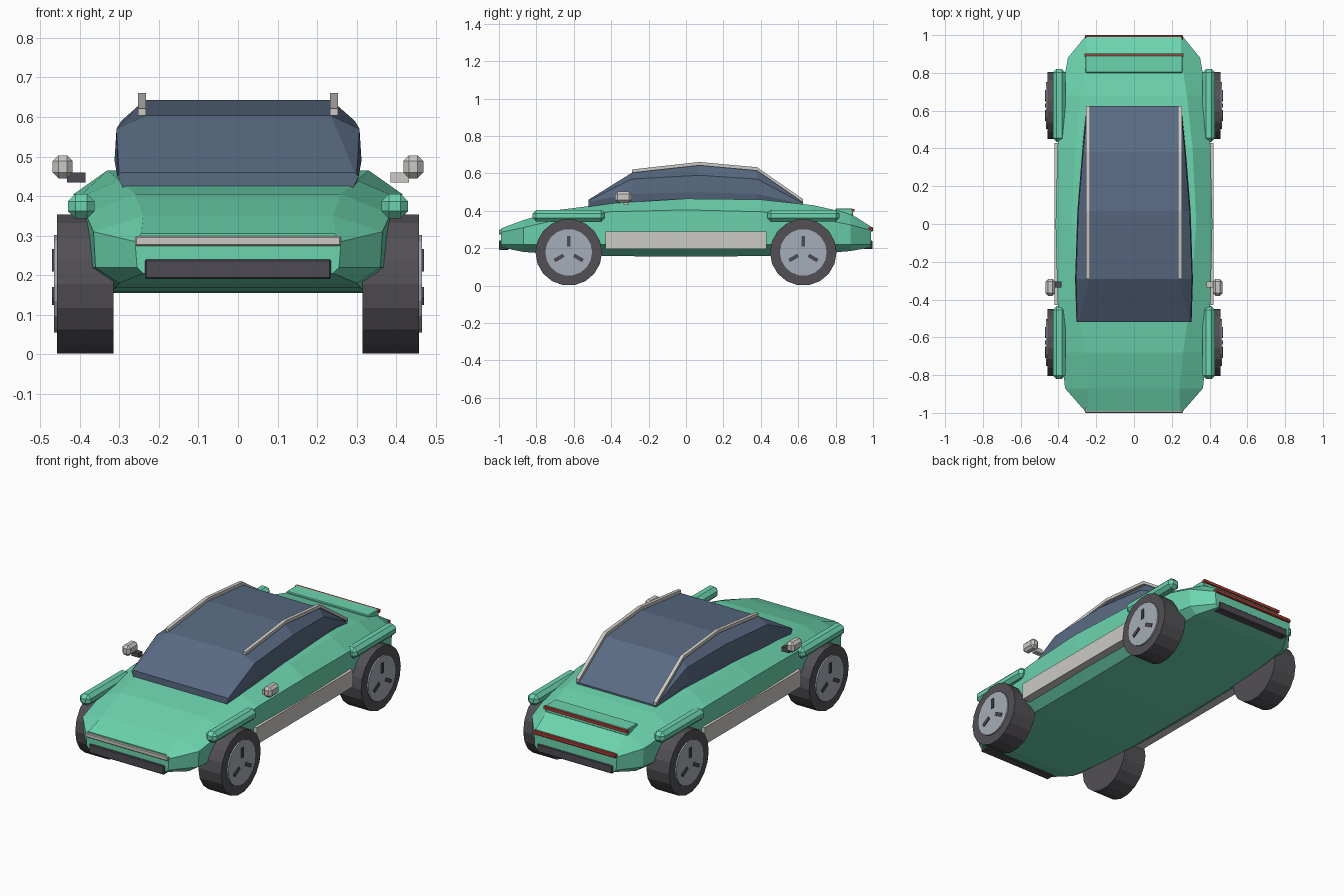
import bpy, bmesh, math
from mathutils import Vector, Matrix

if "Cube" in bpy.data.objects:
    bpy.data.objects.remove(bpy.data.objects["Cube"])


def mat(name, rgb):
    m = bpy.data.materials.new(name)
    m.diffuse_color = (*rgb, 1)
    m.use_nodes = True
    m.node_tree.nodes["Principled BSDF"].inputs["Base Color"].default_value = m.diffuse_color
    return m


GREEN = mat("mint green", (0.15, 0.66, 0.43))
GLASS = mat("blue glass", (0.10, 0.145, 0.225))
LIGHT = mat("light grey", (0.60, 0.59, 0.56))
RUBBER = mat("tyre rubber", (0.085, 0.08, 0.09))
HUB = mat("hub grey", (0.38, 0.42, 0.48))
DARK = mat("dark trim", (0.075, 0.07, 0.085))
RED = mat("tail red", (0.42, 0.05, 0.04))


def finish(name, bm, material):
    bmesh.ops.recalc_face_normals(bm, faces=bm.faces)
    me = bpy.data.meshes.new(name)
    bm.to_mesh(me)
    bm.free()
    me.materials.append(material)
    ob = bpy.data.objects.new(name, me)
    bpy.context.collection.objects.link(ob)
    return ob


def box(name, x, y, z, material, bevel=0):
    """Box from (min, max) ranges, with optional chamfer."""
    bm = bmesh.new()
    bmesh.ops.create_cube(bm, size=1)
    for v in bm.verts:
        v.co = Vector([(r[0] + r[1]) / 2 + c * (r[1] - r[0]) for r, c in zip((x, y, z), v.co)])
    if bevel:
        bmesh.ops.bevel(bm, geom=bm.edges[:], offset=bevel, segments=1, affect='EDGES')
    return finish(name, bm, material)


def loft(name, rings, material):
    """Skin closed rings of equal point count and cap the ends."""
    bm = bmesh.new()
    rows = [[bm.verts.new(p) for p in r] for r in rings]
    n = len(rows[0])
    for a, b in zip(rows, rows[1:]):
        for i in range(n):
            j = (i + 1) % n
            bm.faces.new((a[i], a[j], b[j], b[i]))
    bm.faces.new(rows[0])
    bm.faces.new(rows[-1])
    return finish(name, bm, material)


def mirrored(y, half):
    """Symmetric ring from right-hand (x, z) points."""
    return [(x, y, z) for x, z in half] + [(-x, y, z) for x, z in reversed(half)]


# body: y, top half width, top z, side half width, shoulder z, floor half width, floor z
body = [(-0.99, .245, .305, .26, .285, .24, .205),
        (-0.87, .24, .35, .365, .31, .30, .18),
        (-0.68, .26, .405, .385, .355, .31, .168),
        (-0.40, .30, .44, .405, .395, .32, .158),
        (0.00, .33, .465, .415, .405, .32, .155),
        (0.40, .31, .46, .405, .395, .32, .158),
        (0.68, .28, .43, .385, .365, .31, .168),
        (0.88, .25, .385, .35, .325, .30, .185),
        (0.99, .25, .315, .26, .295, .24, .205)]
loft("body", [mirrored(y, [(a, zt), (w, zu), (w - .005, .22), (b, zb)])
              for y, a, zt, w, zu, b, zb in body], GREEN)

# glass canopy: y, roof half width, roof z, shoulder z, side half width, side z
canopy = [(-0.52, .295, .46, .455, .305, .45),
          (-0.29, .235, .603, .57, .312, .49),
          (0.07, .235, .643, .59, .300, .50),
          (0.38, .235, .615, .57, .275, .49),
          (0.625, .235, .445, .44, .25, .435)]
loft("glass_canopy", [mirrored(y, [(a, zt), (w - .005, zs), (w, zm), (w - .015, .42)])
                      for y, a, zt, zs, w, zm in canopy], GLASS)


def cylinder(name, x0, x1, radius, y, z, material, sides=18):
    bm = bmesh.new()
    bmesh.ops.create_cone(bm, cap_ends=True, segments=sides, radius1=radius, radius2=radius,
                          depth=abs(x1 - x0),
                          matrix=Matrix.Translation(((x0 + x1) / 2, y, z)) @ Matrix.Rotation(math.pi / 2, 4, 'Y'))
    return finish(name, bm, material)


def span(s, a, b):
    return tuple(sorted((s * a, s * b)))


for s, side in ((1, "right"), (-1, "left")):
    # roof rails following the canopy
    path = [(-0.29, .603), (0.07, .643), (0.38, .615), (0.625, .445)]
    loft(side + "_roof_rail", [[(s * .233, y, z), (s * .253, y, z), (s * .253, y, z + .018), (s * .233, y, z + .018)]
                               for y, z in path], LIGHT)
    # sill panel
    box(side + "_sill", span(s, .37, .42), (-.43, .43), (.195, .29), LIGHT)
    # wing mirror, the left stalk is dark
    box(side + "_mirror", span(s, .418, .468), (-.38, -.29), (.445, .503), LIGHT, .014)
    box(side + "_mirror_stalk", span(s, .385, .432), (-.335, -.305), (.434, .46), LIGHT if s > 0 else DARK)
    for e, end in ((-1, "front"), (1, "rear")):
        # fender bar
        box(f"{side}_{end}_fender", span(s, .362, .43), span(e, .435, .82), (.343, .405), GREEN, .019)
        # wheel, hub and three slots
        y, z = e * .627, .178
        cylinder(f"{side}_{end}_tyre", s * .315, s * .457, .178, y, z, RUBBER)
        cylinder(f"{side}_{end}_hub", s * .44, s * .465, .125, y, z, HUB)
        for k in range(3):
            slot = box(f"{side}_{end}_hub_slot_{k + 1}", span(s, .45, .47), (-.01, .01), (.032, .088), DARK)
            slot.data.transform(Matrix.Translation((0, y, z)) @ Matrix.Rotation(k * math.tau / 3, 4, 'X'))

# nose: light bar and grille
box("front_light_bar", (-.26, .26), (-1.0, -.97), (.274, .299), LIGHT, .004)
box("front_grille", (-.235, .235), (-1.0, -.95), (.19, .24), DARK, .004)

# tail: light bar, lower grille, spoiler with red edge
box("tail_light_bar", (-.26, .26), (.97, 1.0), (.29, .313), RED, .004)
box("rear_grille", (-.235, .235), (.95, .998), (.195, .24), DARK, .004)
box("spoiler", (-.258, .258), (.80, .893), (.375, .413), GREEN, .004)
box("spoiler_light", (-.262, .262), (.885, .902), (.395, .411), RED)
